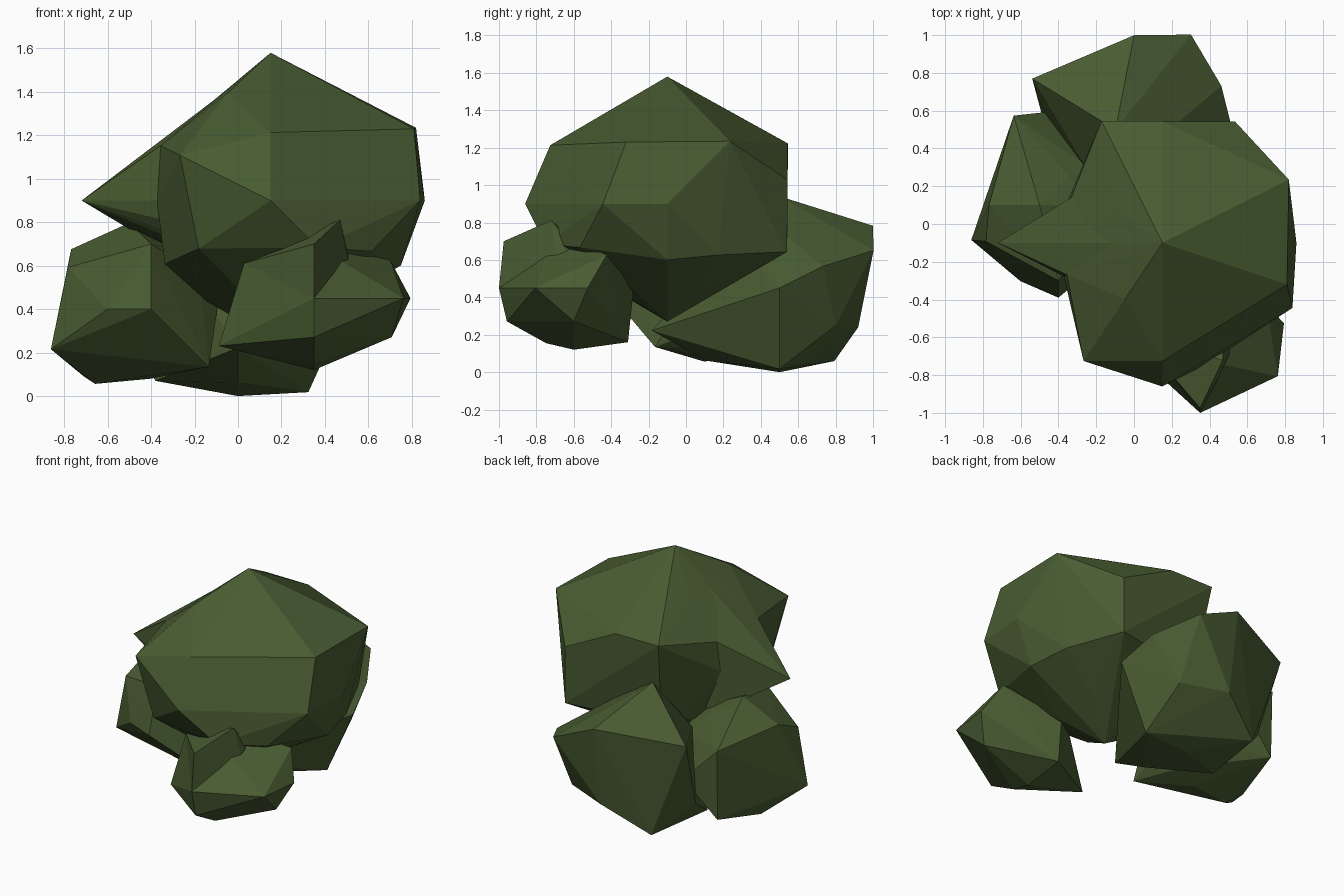
import bpy, bmesh
from mathutils import Vector

cube = bpy.data.objects.get("Cube")
if cube:
    bpy.data.objects.remove(cube, do_unlink=True)

LEFT, BACK, UP = Vector((1, 0, 0)), Vector((0, 1, 0)), Vector((0, 0, 1))
RIGHT, FRONT, DOWN = -LEFT, -BACK, -UP

leaf = bpy.data.materials.new("leaf_green")
leaf.use_nodes = True
green = (0.066, 0.107, 0.032, 1)
leaf.diffuse_color = green
leaf.node_tree.nodes["Principled BSDF"].inputs["Base Color"].default_value = green


def clump(name, centre, core, bulges):
    """Faceted shell wrapped around a round core and its bulging corners."""
    mesh = bpy.data.meshes.new(name)
    bm = bmesh.new()
    bmesh.ops.create_icosphere(bm, subdivisions=2, radius=core)
    for direction, reach in bulges:
        bm.verts.new(direction.normalized() * reach)
    bmesh.ops.delete(bm, geom=bm.edges[:], context="EDGES_FACES")
    bmesh.ops.convex_hull(bm, input=bm.verts[:])
    inner = [vert for vert in bm.verts if not vert.link_faces]
    bmesh.ops.delete(bm, geom=inner, context="VERTS")
    bmesh.ops.translate(bm, vec=Vector(centre), verts=bm.verts)
    bmesh.ops.recalc_face_normals(bm, faces=bm.faces)
    bm.to_mesh(mesh)
    bm.free()
    mesh.materials.append(leaf)
    obj = bpy.data.objects.new(name, mesh)
    bpy.context.collection.objects.link(obj)


# Large crown and the shoulder growing out of its right side
crown_centre = (0.15, -0.1, 0.9)
clump("crown", crown_centre, 0.55, [
    (UP, 0.68),
    (DOWN, 0.63),
    (LEFT, 0.71),
    (FRONT, 0.76),
    (FRONT * 2 + UP, 0.7),
    (RIGHT * 4 + FRONT * 6 + UP * 2, 0.78),
    (RIGHT * 3 + FRONT * 5 + DOWN * 2, 0.68),
    (RIGHT * 6 + FRONT * 2 + UP * 3, 0.59),
    (RIGHT * 5 + FRONT * 2 + DOWN * 3, 0.6),
    (RIGHT * 2 + FRONT * 3 + UP * 5, 0.61),
    (LEFT * 2 + BACK + UP, 0.82),
    (LEFT * 6 + FRONT * 2 + UP * 3, 0.77),
    (LEFT * 2 + FRONT, 0.77),
    (LEFT + FRONT * 3 + DOWN, 0.72),
    (LEFT * 2 + FRONT * 2 + DOWN, 0.7),
    (LEFT * 2 + BACK + DOWN, 0.67),
    (LEFT * 2 + DOWN, 0.67),
    (LEFT * 3 + BACK * 5 + DOWN * 2, 0.79),
    (LEFT * 3 + BACK * 5 + UP, 0.76),
    (BACK * 2 + UP, 0.72),
    (RIGHT + BACK * 2 + UP, 0.79),
    (RIGHT + BACK * 2 + DOWN, 0.65),
    (RIGHT * 2 + BACK + UP, 0.59),
])
clump("crown_shoulder", crown_centre, 0.4, [
    (RIGHT, 0.87),
    (RIGHT * 6 + FRONT * 2 + UP * 3, 0.59),
    (RIGHT * 2 + BACK + UP, 0.59),
    (RIGHT * 2 + BACK + DOWN, 0.58),
    (UP, 0.66),
])

# Small front clump with a raised peak
front_centre = (0.35, -0.6, 0.45)
clump("front_clump", front_centre, 0.26, [
    (DOWN, 0.33),
    (DOWN * 2 + FRONT, 0.33),
    (FRONT, 0.4),
    (FRONT * 2 + DOWN, 0.4),
    (LEFT * 6 + BACK, 0.45),
    (LEFT * 2 + FRONT, 0.46),
    (LEFT * 2 + BACK + UP, 0.43),
    (LEFT * 2 + DOWN, 0.4),
    (RIGHT * 2 + DOWN, 0.49),
    (RIGHT * 2 + UP, 0.36),
    (BACK, 0.32),
    (BACK + DOWN, 0.41),
])
clump("front_peak", front_centre, 0.2, [
    (FRONT * 3 + UP * 2, 0.45),
    (FRONT, 0.4),
    (LEFT + FRONT + UP * 3, 0.4),
    (RIGHT * 2 + UP, 0.36),
])

# Side clump
clump("side_clump", (-0.4, 0.1, 0.4), 0.32, [
    (RIGHT + UP * 4, 0.41),
    (RIGHT * 4 + UP * 3, 0.46),
    (RIGHT * 2 + FRONT + UP, 0.47),
    (RIGHT * 5 + FRONT * 2 + DOWN * 2, 0.53),
    (RIGHT * 3 + DOWN * 4, 0.43),
    (RIGHT * 3 + BACK + DOWN * 3, 0.45),
    (RIGHT + BACK * 2 + UP, 0.58),
    (RIGHT + BACK * 2 + DOWN, 0.57),
    (BACK, 0.5),
    (FRONT * 4 + UP * 3, 0.5),
    (FRONT, 0.49),
    (FRONT * 2 + RIGHT, 0.45),
    (LEFT + DOWN + FRONT, 0.46),
])

# Rear clump
clump("rear_clump", (0, 0.5, 0.45), 0.36, [
    (UP * 5 + RIGHT, 0.5),
    (DOWN, 0.45),
    (LEFT, 0.52),
    (LEFT * 4 + BACK * 2 + UP, 0.53),
    (LEFT * 3 + DOWN * 4, 0.54),
    (LEFT * 3 + BACK * 3 + DOWN * 2, 0.47),
    (BACK * 3 + UP * 2, 0.6),
    (LEFT * 3 + BACK * 5 + UP * 2, 0.62),
    (BACK * 2 + DOWN, 0.47),
    (RIGHT * 2 + BACK + UP, 0.66),
    (RIGHT * 3 + BACK * 3 + DOWN * 4, 0.57),
    (RIGHT * 5 + BACK + DOWN * 2, 0.54),
    (RIGHT * 2 + FRONT + DOWN * 2, 0.57),
    (FRONT + DOWN, 0.55),
    (FRONT * 3 + DOWN, 0.72),
])
